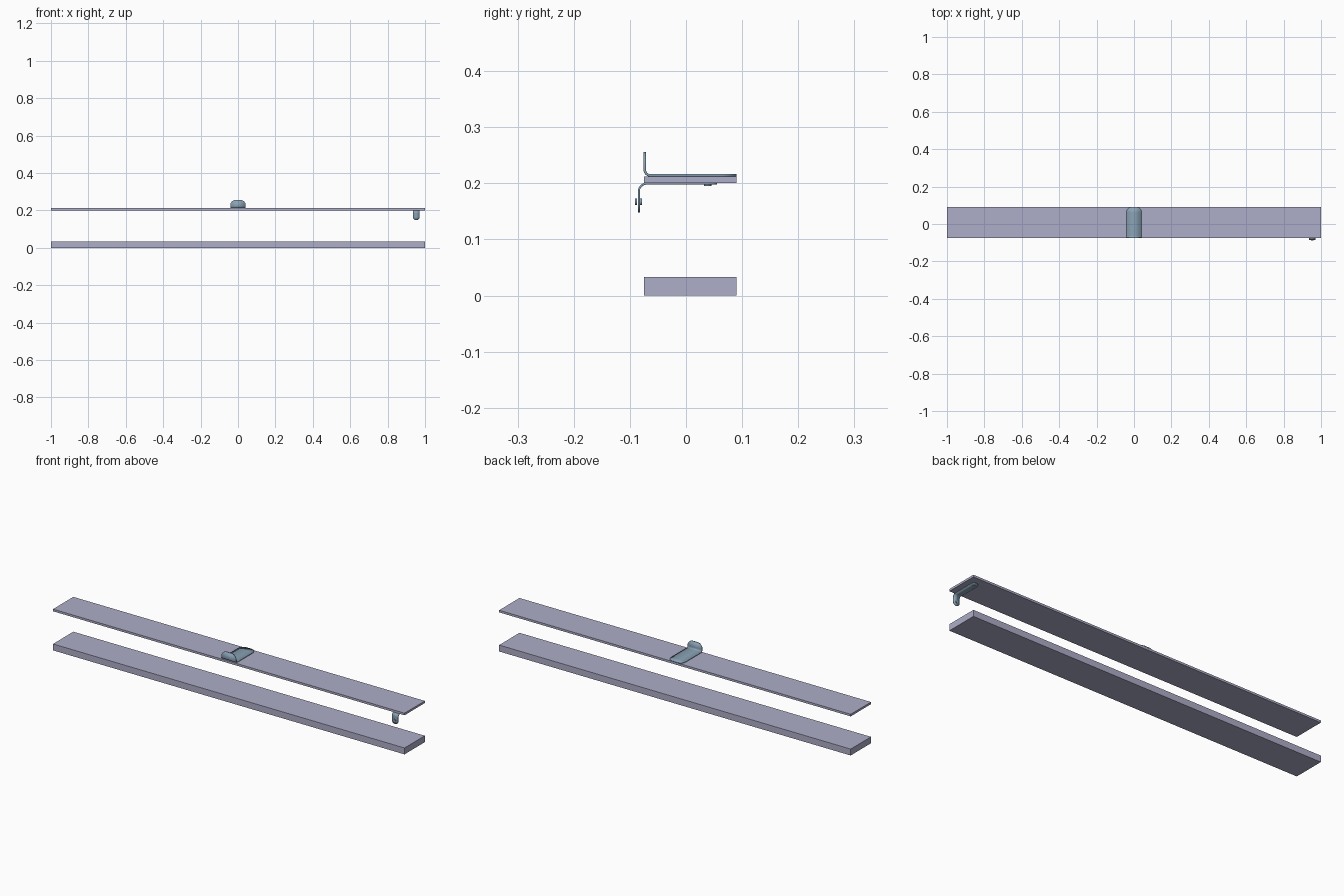
import bpy, bmesh, math
from mathutils import Vector

if "Cube" in bpy.data.objects:
    bpy.data.objects.remove(bpy.data.objects["Cube"])


def finish(name, bm, color, smooth=False):
    me = bpy.data.meshes.new(name)
    bm.to_mesh(me)
    bm.free()
    ob = bpy.data.objects.new(name, me)
    bpy.context.collection.objects.link(ob)
    me.materials.append(color)
    if smooth:
        bpy.ops.object.select_all(action='DESELECT')
        ob.select_set(True)
        bpy.context.view_layer.objects.active = ob
        bpy.ops.object.shade_smooth_by_angle(angle=math.radians(35))
    return ob


def material(name, rgb):
    m = bpy.data.materials.new(name)
    m.diffuse_color = (*rgb, 1)
    m.use_nodes = True
    m.node_tree.nodes["Principled BSDF"].inputs["Base Color"].default_value = m.diffuse_color
    return m


board_mat = material("pale_board", (0.42, 0.42, 0.58))
metal = material("blue_metal", (0.25, 0.36, 0.46))


def board(name, z0, z1):
    bm = bmesh.new()
    bmesh.ops.create_cube(bm, size=1)
    for v in bm.verts:
        v.co = Vector((v.co.x * 2, v.co.y * 0.165 + 0.0075,
                       z0 + (v.co.z + 0.5) * (z1 - z0)))
    return finish(name, bm, board_mat)


def bent_strip(name, x, half, corner, y_tab, z_tip, z_flat, y_end, bend, thick):
    """L-shaped sheet strip with rounded ends: tab at y_tab, flat at z_flat."""
    up = 1 if z_tip > z_flat else -1
    tab = abs(z_tip - z_flat) - bend
    arc = bend * math.pi / 2
    flat = y_end - y_tab - bend
    total = tab + arc + flat

    def place(s):
        if s <= tab:
            return y_tab, z_tip - up * s
        if s <= tab + arc:
            a = (s - tab) / bend
            return (y_tab + bend * (1 - math.cos(a)),
                    z_flat + up * bend * (1 - math.sin(a)))
        return y_tab + bend + s - tab - arc, z_flat

    n = 10
    ease = [corner * (1 - math.cos(i / n * math.pi / 2)) for i in range(n + 1)]
    stops = ease + [tab + arc * i / n for i in range(n + 1)] + [total - e for e in ease]
    bm = bmesh.new()
    prev = None
    for s in sorted(set(round(s, 6) for s in stops)):
        d = max(0, min(s, total - s, corner))
        w = half - corner + math.sqrt(max(0, corner ** 2 - (corner - d) ** 2))
        w = max(w, 0.001)
        y, z = place(min(s, total))
        row = [bm.verts.new((x - w, y, z)), bm.verts.new((x + w, y, z))]
        if prev:
            bm.faces.new((prev[0], prev[1], row[1], row[0]))
        prev = row
    ob = finish(name, bm, metal, True)
    mod = ob.modifiers.new("thickness", 'SOLIDIFY')
    mod.thickness = thick
    mod.offset = 0
    return ob


def disc(name, center, radius, depth, axis):
    bm = bmesh.new()
    bmesh.ops.create_cone(bm, cap_ends=True, segments=24, radius1=radius,
                          radius2=radius, depth=depth)
    rot = Vector((0, 0, 1)).rotation_difference(Vector(axis))
    for v in bm.verts:
        v.co = rot @ v.co + Vector(center)
    return finish(name, bm, metal, True)


# Two long boards
board("lower_board", 0.0, 0.033)
board("upper_board", 0.201, 0.212)

# Handle plate on top, clip underneath at the right end
bent_strip("handle_plate", 0, 0.041, 0.028, -0.0735, 0.256, 0.2142, 0.09, 0.010, 0.0045)
bent_strip("hanging_clip", 0.953, 0.0175, 0.0165, -0.084, 0.148, 0.1995, 0.055, 0.014, 0.0035)

# Clip fasteners
for name, y in (("bolt_head", -0.0889), ("bolt_nut", -0.0806)):
    disc(name, (0.953, y, 0.167), 0.006, 0.0040, (0, 1, 0))
disc("clip_screw", (0.953, 0.0385, 0.1966), 0.0065, 0.0025, (0, 0, 1))
